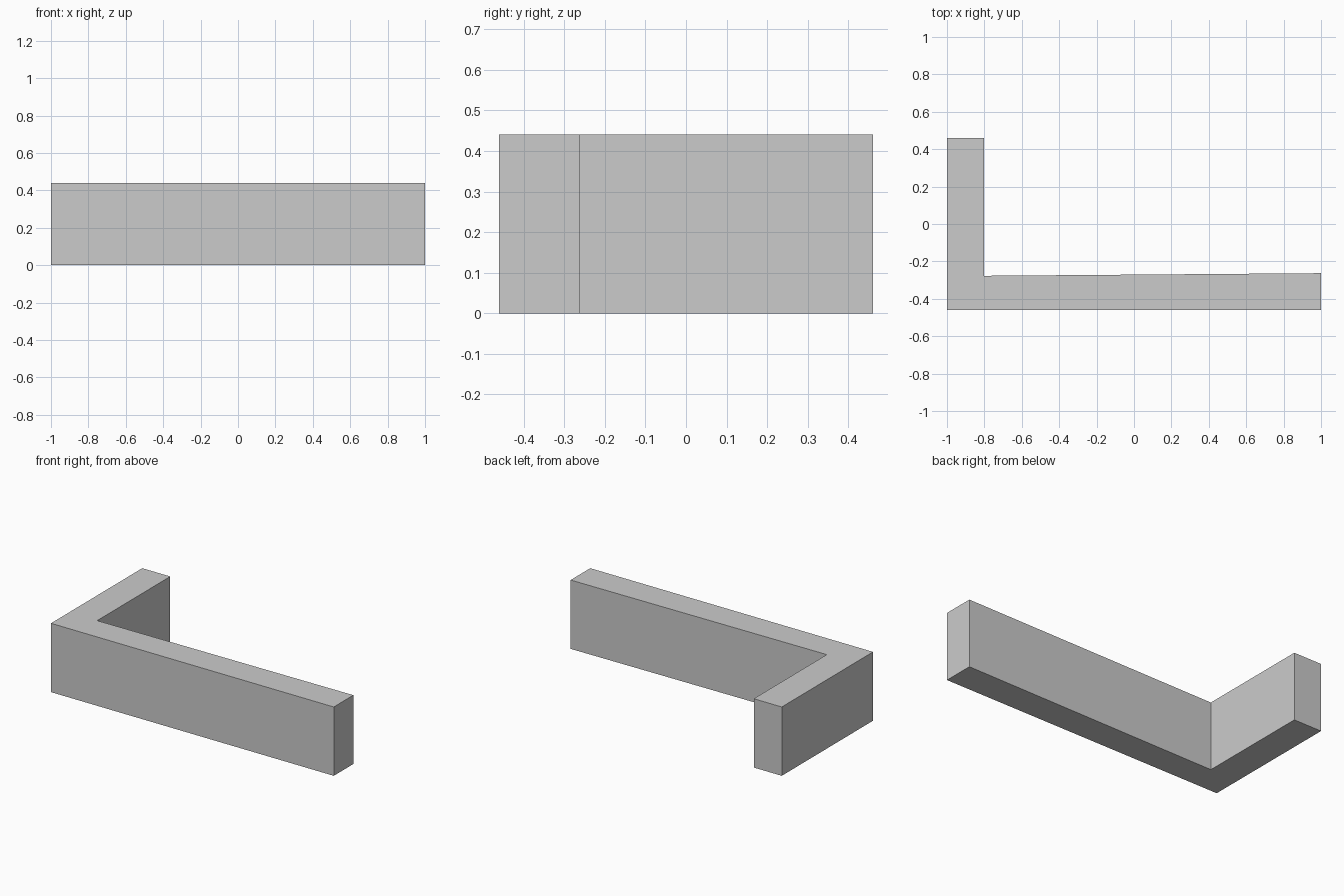
import bpy, bmesh

if "Cube" in bpy.data.objects:
    bpy.data.objects.remove(bpy.data.objects["Cube"])

HEIGHT = 0.44

# L-shaped footprint; inner face of the long arm is very slightly slanted
footprint = [(-1, -0.461), (1, -0.461), (1, -0.263),
             (-0.802, -0.277), (-0.802, 0.461), (-1, 0.461)]


def extrude_profile(name, points, height):
    bm = bmesh.new()
    face = bm.faces.new([bm.verts.new((x, y, 0)) for x, y in points])
    result = bmesh.ops.extrude_face_region(bm, geom=[face], use_keep_orig=True)
    top = [g for g in result["geom"] if isinstance(g, bmesh.types.BMVert)]
    bmesh.ops.translate(bm, verts=top, vec=(0, 0, height))
    bmesh.ops.recalc_face_normals(bm, faces=bm.faces)
    mesh = bpy.data.meshes.new(name)
    bm.to_mesh(mesh)
    bm.free()
    obj = bpy.data.objects.new(name, mesh)
    bpy.context.collection.objects.link(obj)
    return obj


# Corner wall
extrude_profile("corner_wall", footprint, HEIGHT)
